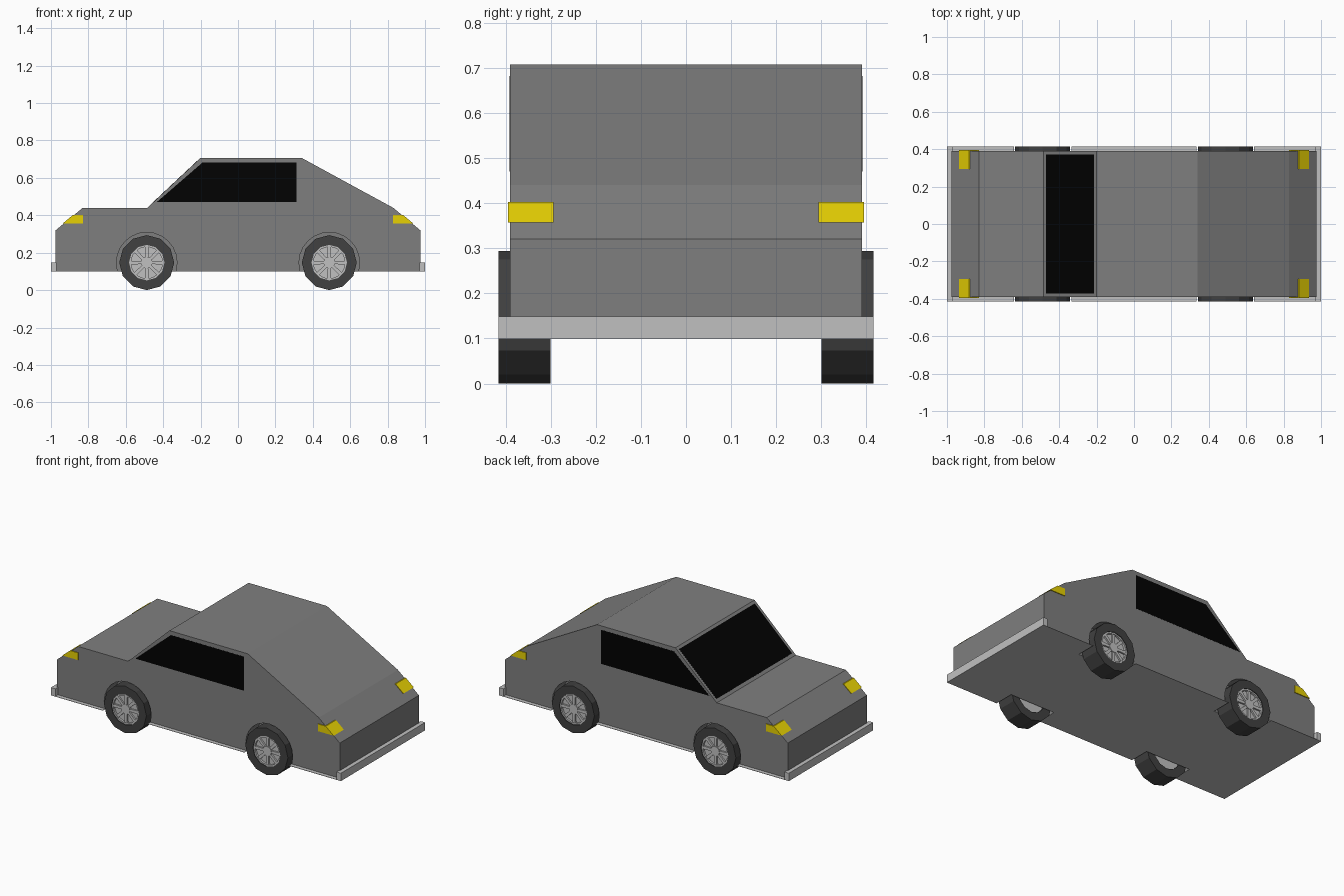
import bpy, bmesh, math
from mathutils import Matrix, Vector

if "Cube" in bpy.data.objects:
    bpy.data.objects.remove(bpy.data.objects["Cube"])


def material(name, r, g, b):
    m = bpy.data.materials.new(name)
    m.use_nodes = True
    m.diffuse_color = (r, g, b, 1)
    m.node_tree.nodes["Principled BSDF"].inputs["Base Color"].default_value = (r, g, b, 1)
    return m


PAINT = material("grey paint", .212, .212, .212)
TRIM = material("light grey trim", .53, .53, .53)
RUBBER = material("dark rubber", .052, .052, .052)
GLASS = material("black glass", .0005, .0005, .0005)
LAMP = material("yellow lamp", .8, .64, .001)


def finish(name, bm, mat):
    bmesh.ops.recalc_face_normals(bm, faces=bm.faces)
    mesh = bpy.data.meshes.new(name)
    bm.to_mesh(mesh)
    bm.free()
    mesh.materials.append(mat)
    ob = bpy.data.objects.new(name, mesh)
    bpy.context.collection.objects.link(ob)
    return ob


def add_prism(bm, outline, y0, y1):
    """Extrude an x-z outline from y0 to y1."""
    face = bm.faces.new([bm.verts.new((x, y0, z)) for x, z in outline])
    out = bmesh.ops.extrude_face_region(bm, geom=[face])["geom"]
    bmesh.ops.translate(bm, vec=(0, y1 - y0, 0),
                        verts=[v for v in out if isinstance(v, bmesh.types.BMVert)])


def prism(name, outline, y0, y1, mat):
    bm = bmesh.new()
    add_prism(bm, outline, y0, y1)
    return finish(name, bm, mat)


def box(x0, x1, z0, z1):
    return [(x0, z0), (x1, z0), (x1, z1), (x0, z1)]


def circle(cx, cz, r, n):
    return [(cx + r * math.sin(math.tau * i / n), cz - r * math.cos(math.tau * i / n))
            for i in range(n)]


WHEEL_X, WHEEL_Z, WHEEL_R = .488, .147, .147
FLOOR = .10

# Body shell, and a light floor plate whose rim forms the sills
body = prism("body", [(-.975, FLOOR), (-.975, .32), (-.83, .44), (-.485, .44), (-.2, .707),
                      (.34, .707), (.83, .44), (.975, .32), (.975, FLOOR)], -.39, .39, PAINT)
floor = prism("floor", box(-1, 1, FLOOR - .001, FLOOR + .001), -.415, .415, TRIM)

# Wheel arches cut through the shell and floor
bm = bmesh.new()
for sx in (-1, 1):
    for y0, y1 in ((.29, .5), (-.5, -.29)):
        add_prism(bm, circle(sx * WHEEL_X, WHEEL_Z, .162, 24), y0, y1)
cutter = finish("arch_cutter", bm, PAINT)
cutter.hide_render = True
for ob in (body, floor):
    mod = ob.modifiers.new("arches", "BOOLEAN")
    mod.operation = "DIFFERENCE"
    mod.solver = "EXACT"
    mod.object = cutter
    bpy.context.view_layer.objects.active = ob
    bpy.ops.object.modifier_apply(modifier=mod.name)
bpy.data.objects.remove(cutter)

# Bumpers across both ends
for name, s in (("front_bumper", -1), ("rear_bumper", 1)):
    prism(name, box(s * .97, s, FLOOR, .148), -.415, .415, TRIM)

# Side windows and windscreen
for side, s in (("left", 1), ("right", -1)):
    prism(side + "_window", [(-.435, .47), (.314, .47), (.314, .682), (-.19, .682)],
          s * .387, s * .3906, GLASS)
low, high = Vector((-.485, .44)), Vector((-.2, .707))
normal = Vector((low.y - high.y, high.x - low.x)).normalized() * .001
a, b = low.lerp(high, .05), low.lerp(high, .955)
prism("windscreen", [a - normal, b - normal, b + normal, a + normal], -.372, .372, GLASS)

# Corner lamps
for end, sx in (("front", -1), ("rear", 1)):
    for side, sy in (("left", 1), ("right", -1)):
        prism(f"{end}_{side}_lamp", [(sx * .936, .357), (sx * .882, .402),
                                     (sx * .828, .402), (sx * .828, .357)],
              sy * .294, sy * .395, LAMP)


def tyre(name, x, s):
    """Twelve-sided hollow tyre with square shoulders."""
    bm = bmesh.new()
    loops = []
    for r, y in ((.095, .30), (WHEEL_R, .30), (WHEEL_R, .415), (.095, .415)):
        loops.append([bm.verts.new((x + px, s * y, WHEEL_Z + pz))
                      for px, pz in circle(0, 0, r, 12)])
    for p, q in zip(loops, loops[1:] + loops[:1]):
        for i in range(12):
            j = (i + 1) % 12
            bm.faces.new((p[i], p[j], q[j], q[i]))
    finish(name, bm, RUBBER)


def rim(name, x, s):
    """Recessed disc with an outer ring, eight spokes and a hub cap."""
    bm = bmesh.new()
    add_prism(bm, circle(x, WHEEL_Z, .097, 24), s * .31, s * .398)
    add_prism(bm, circle(x, WHEEL_Z, .03, 16), s * .398, s * .411)
    outer, inner = circle(x, WHEEL_Z, .097, 24), circle(x, WHEEL_Z, .084, 24)
    for i in range(24):
        j = (i + 1) % 24
        add_prism(bm, [outer[i], outer[j], inner[j], inner[i]], s * .398, s * .411)
    for k in range(8):
        turn = Matrix.Rotation(math.tau * k / 8, 2)
        spoke = [turn @ Vector(p) for p in ((.026, -.008), (.086, -.01), (.086, .01), (.026, .008))]
        add_prism(bm, [(x + p.x, WHEEL_Z + p.y) for p in spoke], s * .398, s * .408)
    finish(name, bm, TRIM)


for end, sx in (("front", -1), ("rear", 1)):
    for side, sy in (("left", 1), ("right", -1)):
        tyre(f"{end}_{side}_tyre", sx * WHEEL_X, sy)
        rim(f"{end}_{side}_rim", sx * WHEEL_X, sy)
